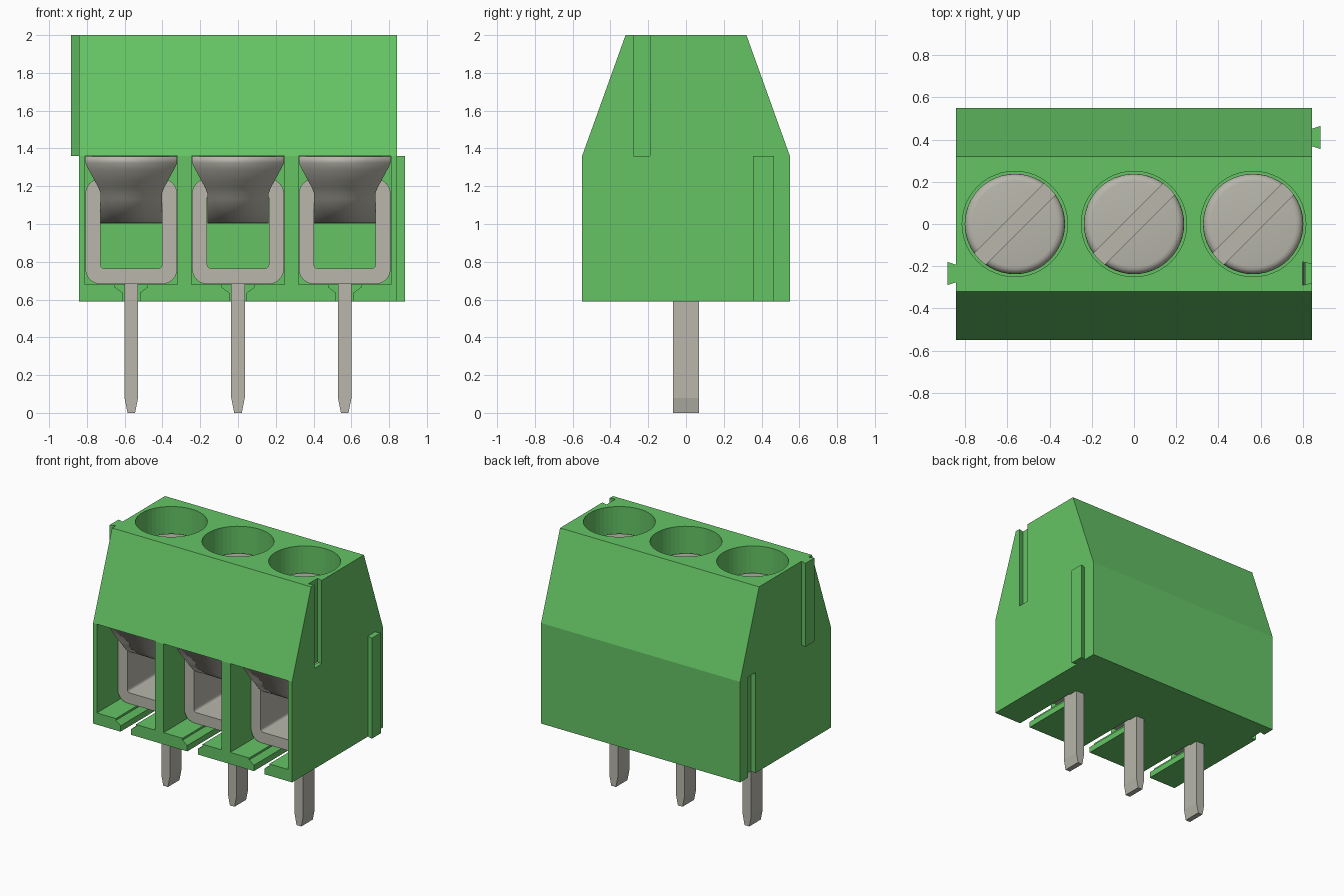
import bpy, bmesh, math
from mathutils import Matrix

if "Cube" in bpy.data.objects:
    bpy.data.objects.remove(bpy.data.objects["Cube"])

POLES = (-0.565, 0, 0.565)
HALF = 0.843


def material(name, rgb):
    m = bpy.data.materials.new(name)
    m.use_nodes = True
    m.diffuse_color = (*rgb, 1)
    m.node_tree.nodes["Principled BSDF"].inputs["Base Color"].default_value = (*rgb, 1)
    return m


green = material("green plastic", (0.13, 0.55, 0.13))
metal = material("tinned metal", (0.48, 0.47, 0.41))


def finish(name, bm, mat, smooth=False):
    bmesh.ops.recalc_face_normals(bm, faces=bm.faces)
    mesh = bpy.data.meshes.new(name)
    bm.to_mesh(mesh)
    bm.free()
    mesh.materials.append(mat)
    ob = bpy.data.objects.new(name, mesh)
    bpy.context.collection.objects.link(ob)
    bpy.ops.object.select_all(action="DESELECT")
    bpy.context.view_layer.objects.active = ob
    ob.select_set(True)
    if smooth:
        bpy.ops.object.shade_smooth_by_angle(angle=math.radians(35))
    return ob


def prism(bm, points, place, a, b):
    """Extrude a 2D outline from a to b; place(u, v, t) gives the 3D position."""
    ends = [[bm.verts.new(place(u, v, t)) for u, v in points] for t in (a, b)]
    n = len(points)
    bm.faces.new(ends[0])
    bm.faces.new(ends[1][::-1])
    for i in range(n):
        j = (i + 1) % n
        bm.faces.new((ends[0][i], ends[0][j], ends[1][j], ends[1][i]))


def along_x(u, v, t):
    return (t, u, v)


def along_y(u, v, t):
    return (u, t, v)


def along_z(u, v, t):
    return (u, v, t)


def rect(x0, x1, z0, z1):
    return [(x0, z0), (x1, z0), (x1, z1), (x0, z1)]


def rounded(hw, z0, z1, r, steps=6):
    pts = []
    for k, (sx, z) in enumerate(((1, z1 - r), (-1, z1 - r), (-1, z0 + r), (1, z0 + r))):
        for i in range(steps + 1):
            a = math.pi / 2 * (k + i / steps)
            pts.append((sx * (hw - r) + r * math.cos(a), z + r * math.sin(a)))
    return pts


def cylinder(bm, x, r, z0, z1):
    bmesh.ops.create_cone(bm, cap_ends=True, segments=48, radius1=r, radius2=r,
                          depth=z1 - z0, matrix=Matrix.Translation((x, 0, (z0 + z1) / 2)))


def cut(target, bm):
    cutter = finish("cutter", bm, green)
    cutter.hide_render = True
    bpy.context.view_layer.objects.active = target
    mod = target.modifiers.new("cut", "BOOLEAN")
    mod.operation = "DIFFERENCE"
    mod.solver = "EXACT"
    mod.object = cutter
    bpy.ops.object.modifier_apply(modifier=mod.name)
    bpy.data.objects.remove(cutter)


# Housing with sloped shoulders
bm = bmesh.new()
prism(bm, [(-0.55, 0.59), (0.55, 0.59), (0.55, 1.36), (0.32, 2), (-0.32, 2), (-0.55, 1.36)],
      along_x, -HALF, HALF)
housing = finish("housing", bm, green)

# Wire entry pockets
bm = bmesh.new()
for x in POLES:
    prism(bm, rect(x - 0.245, x + 0.245, 0.68, 1.36), along_y, -0.7, 0.35)
cut(housing, bm)

# Chamfered pin slots through the floor
bm = bmesh.new()
for x in POLES:
    half = [(0.045, 0.5), (0.045, 0.635), (0.085, 0.665), (0.085, 0.72)]
    outline = [(x + u, v) for u, v in half] + [(x - u, v) for u, v in half[::-1]]
    prism(bm, outline, along_y, -0.7, 0)
cut(housing, bm)

# Screw wells
bm = bmesh.new()
for x in POLES:
    cylinder(bm, x, 0.25, 1.6, 2.1)
cut(housing, bm)


# Dovetail grooves, and the matching dovetail ribs on the opposite ends
def dovetail(bm, side, y, x_narrow, x_wide, z0, z1):
    prism(bm, [(side * x_narrow, y - 0.04), (side * x_wide, y - 0.055),
               (side * x_wide, y + 0.055), (side * x_narrow, y + 0.04)], along_z, z0, z1)


bm = bmesh.new()
dovetail(bm, 1, -0.235, 0.86, 0.80, 1.36, 2.1)
dovetail(bm, -1, 0.41, 0.86, 0.80, 0.5, 1.36)
cut(housing, bm)

for name, side, y, z0, z1 in (("upper_rib", -1, -0.235, 1.36, 2), ("lower_rib", 1, 0.41, 0.59, 1.36)):
    bm = bmesh.new()
    dovetail(bm, side, y, HALF - 0.003, 0.885, z0, z1)
    finish(name, bm, green)

for n, x in enumerate(POLES, 1):
    # Clamp cage: rounded loop with a rectangular opening
    bm = bmesh.new()
    prism(bm, [(x + u, v) for u, v in rounded(0.243, 0.682, 1.24, 0.08)], along_y, -0.3, 0.3)
    cage = finish(f"clamp_cage_{n}", bm, metal, True)
    bm = bmesh.new()
    prism(bm, [(x + u, v) for u, v in rounded(0.163, 0.765, 1.16, 0.02, 3)], along_y, -0.5, 0.5)
    cut(cage, bm)
    cage.data.materials.clear()
    cage.data.materials.append(metal)

    # Curved wire guard, flared towards the top
    bm = bmesh.new()
    rows = []
    for i in range(17):
        a = math.pi / 2 * i / 16
        y, z = -0.07 - 0.36 * math.cos(a), 1.358 - 0.355 * math.sin(a)
        flare = min(1, max(0, (z - 1.17) / 0.15))
        w = 0.162 + 0.081 * flare
        rows.append([bm.verts.new((x + s * w, y, z)) for s in (-1, 1)])
    for lo, hi in zip(rows, rows[1:]):
        bm.faces.new((lo[0], lo[1], hi[1], hi[0]))
    guard = finish(f"wire_guard_{n}", bm, metal, True)
    # thicken inwards, behind the visible face
    for p in guard.data.polygons[:1]:
        direction = -1 if p.normal.y < 0 else 1
    solid = guard.modifiers.new("thickness", "SOLIDIFY")
    solid.thickness = 0.03
    solid.offset = direction

    # Slotted screw head with rounded rim
    bm = bmesh.new()
    cylinder(bm, x, 0.238, 1.59, 1.81)
    rim = [e for e in bm.edges if all(v.co.z > 1.8 for v in e.verts)]
    bmesh.ops.bevel(bm, geom=rim, offset=0.035, segments=4, affect="EDGES", profile=0.5)
    screw = finish(f"screw_{n}", bm, metal, True)
    bm = bmesh.new()
    bmesh.ops.create_cube(bm, size=1, matrix=Matrix.Translation((x, 0, 1.8))
                          @ Matrix.Rotation(math.pi / 4, 4, "Z")
                          @ Matrix.Diagonal((0.7, 0.075, 0.1, 1)))
    cut(screw, bm)
    screw.data.materials.clear()
    screw.data.materials.append(metal)

    # Solder pin with tapered tip
    bm = bmesh.new()
    half = [(0.02, 0), (0.036, 0.08), (0.036, 0.69)]
    outline = [(x + u, v) for u, v in half] + [(x - u, v) for u, v in half[::-1]]
    prism(bm, outline, along_y, -0.07, 0.07)
    finish(f"pin_{n}", bm, metal)
